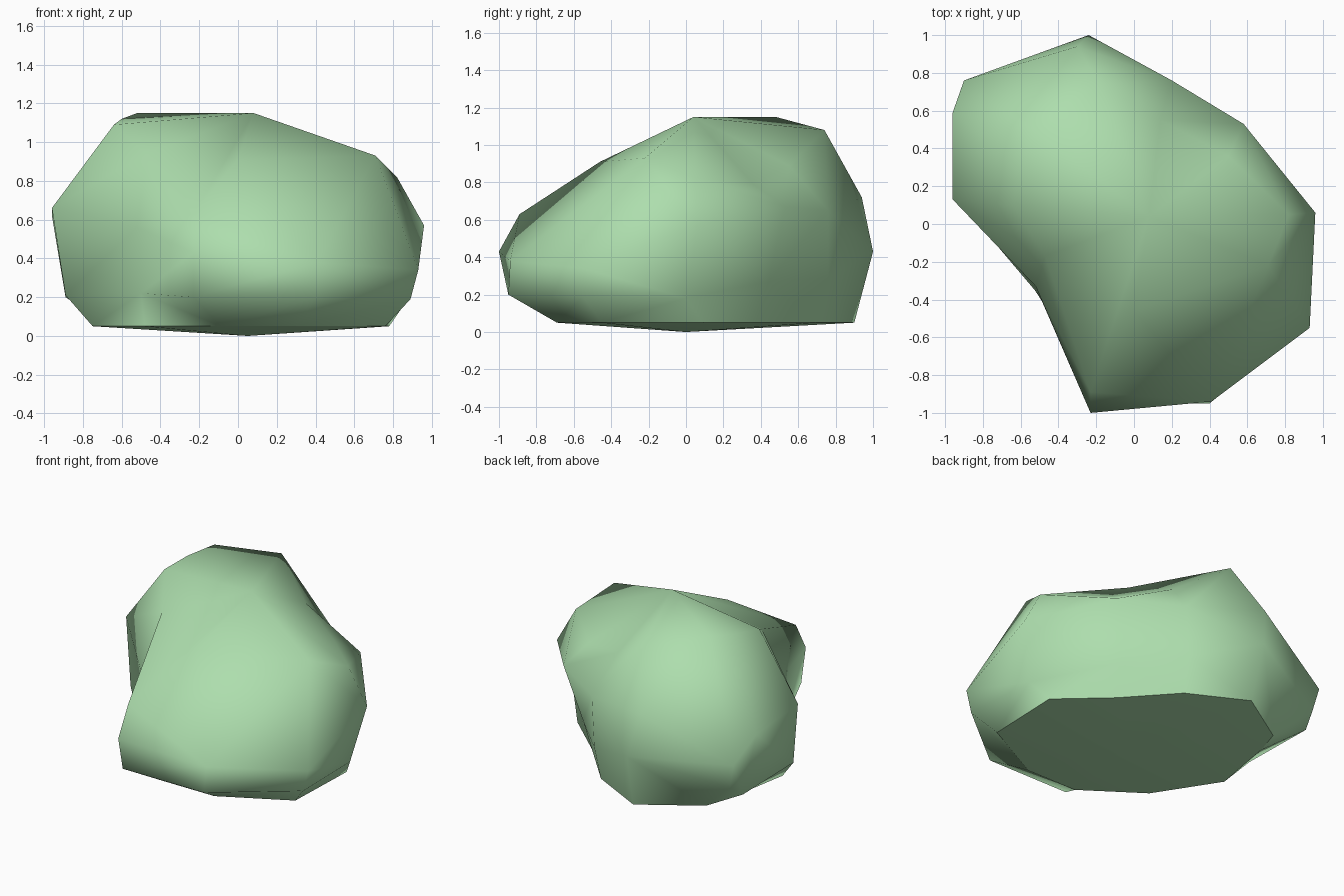
import bpy
import bmesh
from mathutils import Vector

default_cube = bpy.data.objects.get("Cube")
if default_cube:
    bpy.data.objects.remove(default_cube, do_unlink=True)


def make_material(name, colour):
    material = bpy.data.materials.new(name)
    material.use_nodes = True
    material.diffuse_color = colour
    shader = material.node_tree.nodes["Principled BSDF"]
    shader.inputs["Base Color"].default_value = colour
    shader.inputs["Roughness"].default_value = 0.9
    return material


def add_ring(bm, points):
    """Add one closed contour of the boulder, given in hundredths of a unit."""
    return [bm.verts.new(Vector(point) / 100) for point in points]


def bridge(bm, lower, upper):
    """Join two contours with quads, split along their shorter diagonal."""
    count = len(lower)
    for i in range(count):
        following = (i + 1) % count
        a, b = lower[i], lower[following]
        c, d = upper[following], upper[i]
        if (a.co - c.co).length < (b.co - d.co).length:
            bm.faces.new((a, b, c))
            bm.faces.new((a, c, d))
        else:
            bm.faces.new((a, b, d))
            bm.faces.new((b, c, d))


def fan(bm, ring, centre):
    """Close a contour with triangles meeting at a centre point."""
    tip = bm.verts.new(Vector(centre) / 100)
    for i, vert in enumerate(ring):
        bm.faces.new((vert, ring[(i + 1) % len(ring)], tip))


# Contours run anticlockwise from the +x side
base = [(78, 9, 5), (46, 38, 5), (17, 70, 5), (-22, 90, 5), (-61, 65, 5), (-67, 46, 5),
        (-75, 0, 5), (-48, -42, 5), (-9, -69, 5), (30, -69, 5), (76, -45, 5)]
lower_side = [(87, 0, 18), (49, 44, 27), (18, 76, 29), (-24, 100, 43), (-86, 74, 28),
              (-89, 64, 20), (-89, 8, 21), (-50, -38, 22), (-23, -95, 20),
              (40, -95, 20), (89, -55, 19)]
upper_side = [(96, 6, 57), (58, 53, 67), (20, 76, 65), (-30, 94, 72), (-90, 76, 45),
              (-96, 59, 62), (-96, 13, 66), (-52, -33, 56), (-23, -100, 43),
              (41, -94, 38), (93, -55, 34)]
shoulder = [(82, 5, 82), (50, 36, 79), (14, 55, 89), (-18, 74, 108), (-52, 48, 115),
            (-60, 30, 112), (-64, 10, 109), (-47, -17, 94), (-23, -89, 63),
            (0, -46, 91), (71, -22, 93)]

# Boulder body
bm = bmesh.new()
rings = [add_ring(bm, contour) for contour in (base, lower_side, upper_side, shoulder)]
for lower, upper in zip(rings, rings[1:]):
    bridge(bm, lower, upper)
fan(bm, rings[-1], (8, 4, 115))
fan(bm, rings[0], (5, 0, 0))
bmesh.ops.recalc_face_normals(bm, faces=bm.faces)

# Soft sides, with a crisp rim around the flat underside
for face in bm.faces:
    face.smooth = True
rim = set(rings[0])
for edge in bm.edges:
    if rim.issuperset(edge.verts):
        edge.smooth = False

mesh = bpy.data.meshes.new("boulder")
bm.to_mesh(mesh)
bm.free()
mesh.materials.append(make_material("pale moss green", (0.42, 0.73, 0.42, 1)))
boulder = bpy.data.objects.new("boulder", mesh)
bpy.context.collection.objects.link(boulder)
